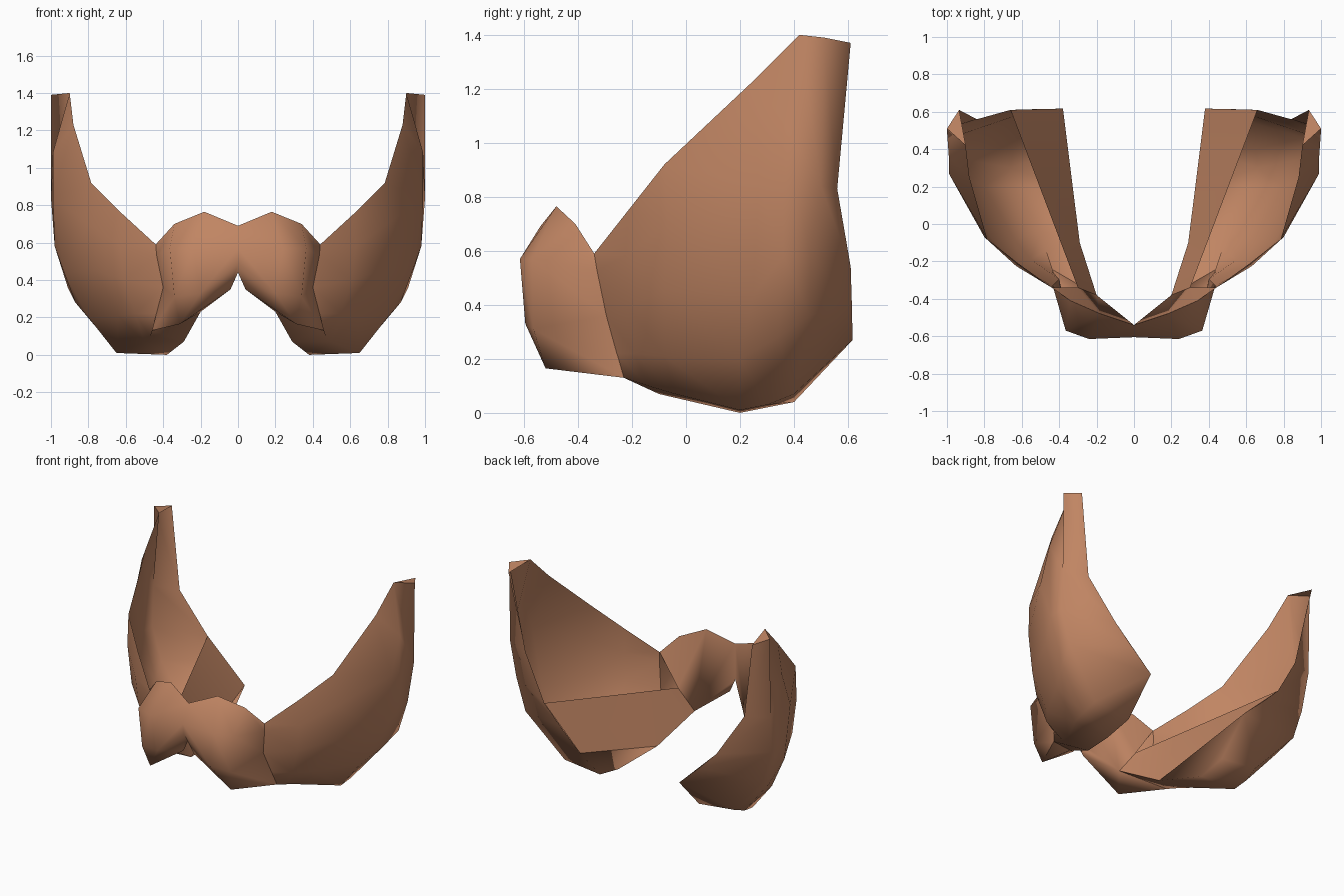
import bpy, bmesh, math

if "Cube" in bpy.data.objects:
    bpy.data.objects.remove(bpy.data.objects["Cube"])

skin = bpy.data.materials.new("warm brown")
skin.diffuse_color = (0.53, 0.235, 0.125, 1)
skin.use_nodes = True
skin.node_tree.nodes["Principled BSDF"].inputs["Base Color"].default_value = skin.diffuse_color


def build(name, columns, extra, extra_faces, angle, outward=True):
    """Skin a grid of columns, add further faces, mirror to the other side."""
    bm = bmesh.new()
    grid = [[bm.verts.new(p) for p in col] for col in columns]
    more = {k: bm.verts.new(p) for k, p in extra.items()}
    for a, b in zip(grid, grid[1:]):
        for i in range(len(a) - 1):
            bm.faces.new((a[i], a[i + 1], b[i + 1], b[i]))
    # a key is either an extra point name or a (column, row) pair
    for face in extra_faces:
        bm.faces.new([more[k] if isinstance(k, str) else grid[k[0]][k[1]] for k in face])
    bmesh.ops.recalc_face_normals(bm, faces=bm.faces)
    # the first grid face must look away from, or towards, the centre plane
    bm.faces.ensure_lookup_table()
    n = bm.faces[0].normal
    if (n.x - n.y > 0) != outward:
        bmesh.ops.reverse_faces(bm, faces=bm.faces)
    mesh = bpy.data.meshes.new(name)
    bm.to_mesh(mesh)
    bm.free()
    mesh.materials.append(skin)
    ob = bpy.data.objects.new(name, mesh)
    bpy.context.collection.objects.link(ob)
    mod = ob.modifiers.new("mirror", "MIRROR")
    mod.use_clip = True
    bpy.ops.object.select_all(action="DESELECT")
    ob.select_set(True)
    bpy.context.view_layer.objects.active = ob
    bpy.ops.object.shade_smooth_by_angle(angle=math.radians(angle))
    return ob


# points shared by neighbouring parts
joint = [(.44, -.34, .59), (.435, -.33, .53), (.40, -.295, .36), (.43, -.26, .22), (.46, -.23, .13)]
lip_front, lip_back = (.30, -.34, .38), (.66, .61, .54)
shelf_front, shelf_mid, shelf_back = (.20, -.38, .23), (.29, -.10, .07), (.38, .617, .27)

# side wings: open shells, columns run front to back, each from rim to underside
wing_columns = [
    joint,
    [(.62, -.21, .755), (.63, -.225, .58), (.61, -.22, .40), (.55, -.19, .22), (.47, -.14, .10)],
    [(.785, -.08, .92), (.80, -.07, .70), (.76, -.08, .45), (.64, -.08, .21), (.50, -.04, .07)],
    [(.88, .25, 1.23), (.99, .27, .84), (.93, .25, .44), (.80, .20, .20), (.65, .20, .01)],
    [(.90, .42, 1.40), (.99, .36, 1.08), (.98, .36, .58), (.87, .34, .28), (.66, .30, .03)],
    [(1.0, .51, 1.39), (1.0, .50, .84), (.98, .46, .58), (.91, .46, .36), (.65, .40, .07)],
    [(.935, .61, 1.37), (.84, .56, .83), lip_back, (.53, .614, .41), shelf_back],
]
wing_extra = {
    "front": shelf_front, "mid": shelf_mid,
    "sole_mid": (.38, .20, 0), "sole_back": (.38, .40, .04),
}
wing_faces = [
    # tip cap
    ((4, 0), (5, 0), (6, 0)),
    # underside
    ((6, 4), "sole_back", "sole_mid", "mid"),
    ((6, 4), (5, 4), "sole_back"), ("sole_back", (5, 4), (4, 4), "sole_mid"),
    ("sole_mid", (4, 4), (3, 4)), ("sole_mid", (3, 4), (2, 4), "mid"),
    ("mid", (2, 4), (1, 4)), ("mid", (1, 4), (0, 4)), ("mid", (0, 4), "front"),
]
build("side_wing", wing_columns, wing_extra, wing_faces, 85)

# inner shelves: flat strips with a free upper lip
shelf_columns = [[shelf_front, shelf_mid, shelf_back], [lip_front, (.41, -.05, .428), lip_back]]
build("inner_shelf", shelf_columns, {}, [], 40, outward=False)

# front lobes: columns run from the centre seam outward, each from rim to underside
lobe_columns = [
    [(0, -.54, .69), (0, -.605, .57), (0, -.59, .49), (0, -.54, .44)],
    [(.18, -.48, .765), (.24, -.615, .57), (.20, -.595, .33), (.04, -.54, .35)],
    [(.34, -.41, .70), (.365, -.57, .57), (.34, -.565, .31), (.31, -.52, .165)],
    [joint[0], joint[1], joint[2], joint[4]],
]
lobe_extra = {"back_high": lip_front, "back_low": shelf_front}
lobe_faces = [
    # back
    ((0, 0), (1, 0), "back_low", (0, 3)), ((1, 0), (2, 0), "back_high", "back_low"),
    ((2, 0), (3, 0), "back_high"),
    # underside
    ((0, 3), (1, 3), "back_low"), ((1, 3), (2, 3), "back_low"),
    ((2, 3), (3, 3), "back_low"),
]
build("front_lobe", lobe_columns, lobe_extra, lobe_faces, 80)
